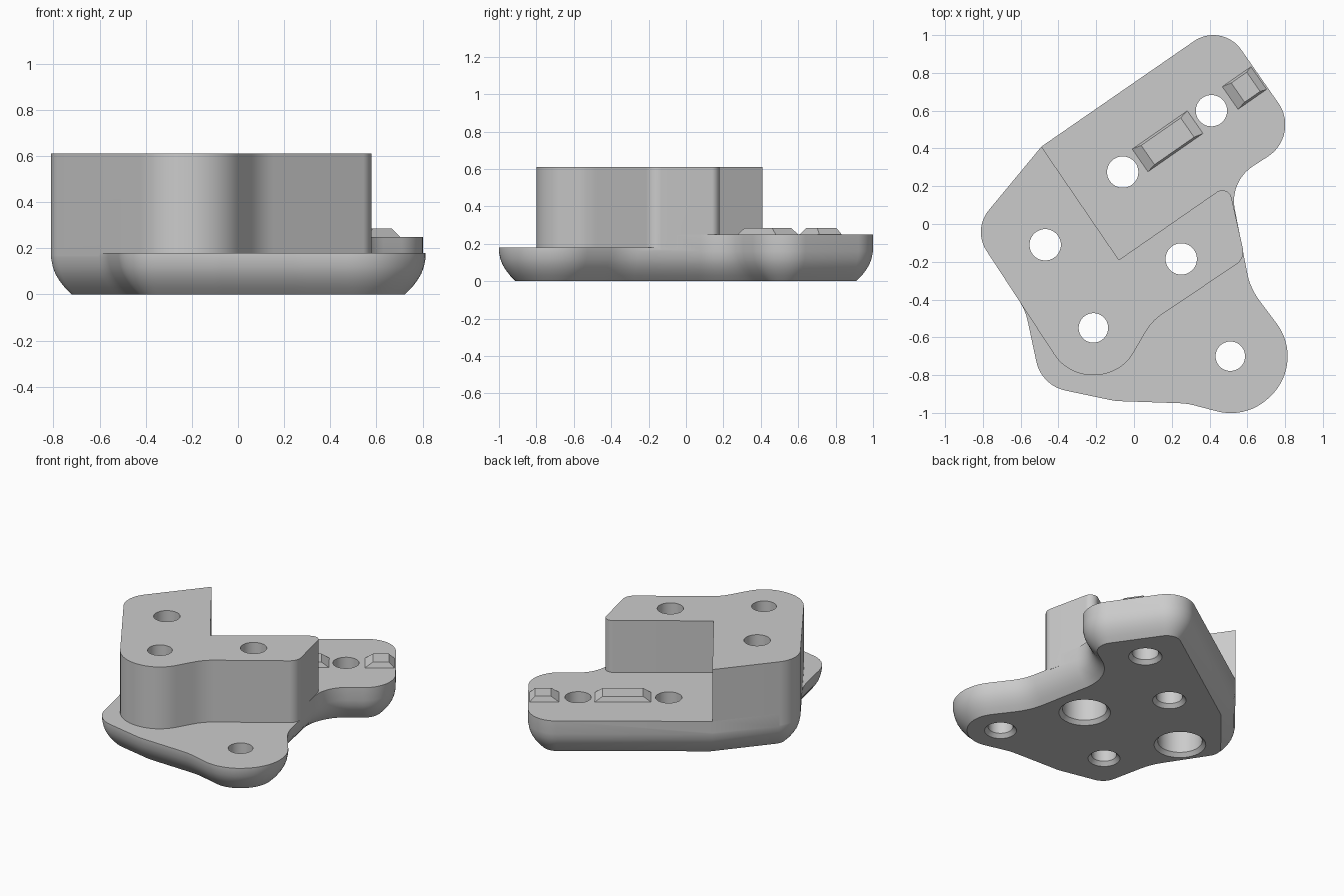
import bpy, bmesh, math
from mathutils import Vector

cube = bpy.data.objects.get("Cube")
if cube:
    bpy.data.objects.remove(cube, do_unlink=True)

grey = bpy.data.materials.new("plain_grey")
grey.use_nodes = True
colour = (0.6, 0.6, 0.6, 1)
grey.diffuse_color = colour
grey.node_tree.nodes["Principled BSDF"].inputs["Base Color"].default_value = colour


def outline(corners):
    """Counterclockwise polygon of (x, y, radius) corners, each one rounded."""
    pts = []
    for i, (x, y, r) in enumerate(corners):
        p = Vector((x, y))
        if r == 0:
            pts.append(p)
            continue
        a = (Vector(corners[i - 1][:2]) - p).normalized()
        b = (Vector(corners[(i + 1) % len(corners)][:2]) - p).normalized()
        half = a.angle(b) / 2
        centre = p + (a + b).normalized() * r / math.sin(half)
        start = p + a * r / math.tan(half) - centre
        end = p + b * r / math.tan(half) - centre
        turn = start.angle(end)
        steps = max(3, int(turn / math.radians(5)))
        for k in range(steps + 1):
            t = k / steps
            pts.append(centre + (start * math.sin((1 - t) * turn)
                                 + end * math.sin(t * turn)) / math.sin(turn))
    return pts


def inset(pts, d):
    """Move a counterclockwise loop inward by d."""
    out = []
    for i, p in enumerate(pts):
        a = (p - pts[i - 1]).normalized()
        b = (pts[(i + 1) % len(pts)] - p).normalized()
        na, nb = Vector((-a.y, a.x)), Vector((-b.y, b.x))
        out.append(p + (na + nb) * d / (1 + na.dot(nb)))
    return out


def loft(name, rings):
    """Closed solid through a rising stack of (loop, z) rings."""
    bm = bmesh.new()
    loops = [[bm.verts.new((p[0], p[1], z)) for p in pts] for pts, z in rings]
    n = len(loops[0])
    for low, high in zip(loops, loops[1:]):
        for i in range(n):
            j = (i + 1) % n
            bm.faces.new((low[i], low[j], high[j], high[i]))
    bm.faces.new(loops[0][::-1])
    bm.faces.new(loops[-1])
    mesh = bpy.data.meshes.new(name)
    bm.to_mesh(mesh)
    bm.free()
    mesh.materials.append(grey)
    obj = bpy.data.objects.new(name, mesh)
    bpy.context.collection.objects.link(obj)
    return obj


def combine(target, other, operation):
    other.hide_render = True
    mod = target.modifiers.new("combine", "BOOLEAN")
    mod.operation, mod.solver, mod.object = operation, "EXACT", other
    bpy.context.view_layer.objects.active = target
    bpy.ops.object.modifier_apply(modifier=mod.name)
    bpy.data.objects.remove(other, do_unlink=True)


def circle(x, y, r, n=48):
    return [(x + r * math.cos(k * math.tau / n), y + r * math.sin(k * math.tau / n))
            for k in range(n)]


# Base plate with a rounded underside
back_corner, left_corner = (-.49, .41, 0), (-.854, -.03, .18)
plate = outline([
    back_corner, left_corner, (-.575, -.457, .3), (-.49, -.855, .2),
    (-.1, -.937, .3), (.28, -.95, .35), (.599, -1.033, .29), (.908, -.73, .29),
    (.615, -.34, .35), (.505, .225, .22), (.883, .47, .2), (.465, 1.07, .18)])
underside = [(0, .09), (.03, .06), (.06, .037), (.09, .019), (.12, .008), (.16, 0), (.25, 0)]
body = loft("bracket_body", [(inset(plate, d), z) for z, d in underside])

# Lower step at the front
step = [(-1.2, -1.3), (1.2, -1.3), (1.2, -.05), (.45, -.05), (-.2, -.4), (-1.2, -.4)]
combine(body, loft("front_step_cutter", [(step, .18), (step, .4)]), "DIFFERENCE")

# Tall block
block = outline([
    back_corner, left_corner, (-.351, -.8, .24), (-.071, -.8, .24),
    (.094, -.514, .3), (.588, -.183, .08), (.5, .212, .05), (-.08, -.19, 0)])
combine(body, loft("tall_block", [(block, .17), (block, .61)]), "UNION")

# Raised locating keys on the back deck
along = Vector((.82, .57)).normalized()
across = Vector((-along.y, along.x))


def key(name, x, y, length, near, far):
    def loop(a, b, w):
        c = Vector((x, y))
        return [c + along * s + across * t for s, t in
                ((a - length / 2, -w), (length / 2 - b, -w),
                 (length / 2 - b, w), (a - length / 2, w))]
    full = loop(0, 0, .073)
    combine(body, loft(name, [(full, .2), (full, .25), (loop(near, far, .062), .285)]), "UNION")


key("long_key", .178, .438, .355, .05, .05)
key("short_key", .585, .72, .185, .05, .035)

# Bolt holes, two of them counterbored from below
holes = [(.41, .6, .083, 0), (-.06, .275, .083, 0), (-.215, -.55, .078, 0),
         (.51, -.7, .078, 0), (-.47, -.11, .083, .14), (.25, -.185, .083, .14)]
for x, y, r, bore in holes:
    wide = bore or r
    profile = [(-.03, wide + .05), (.025, wide)]
    if bore:
        profile += [(.36, bore), (.36, r)]
    profile.append((.7, r))
    cutter = loft("hole_cutter", [(circle(x, y, rad), z) for z, rad in profile])
    combine(body, cutter, "DIFFERENCE")

# Smooth curved walls, crisp edges
bpy.ops.object.select_all(action="DESELECT")
body.select_set(True)
bpy.context.view_layer.objects.active = body
bpy.ops.object.shade_smooth_by_angle(angle=math.radians(25))
